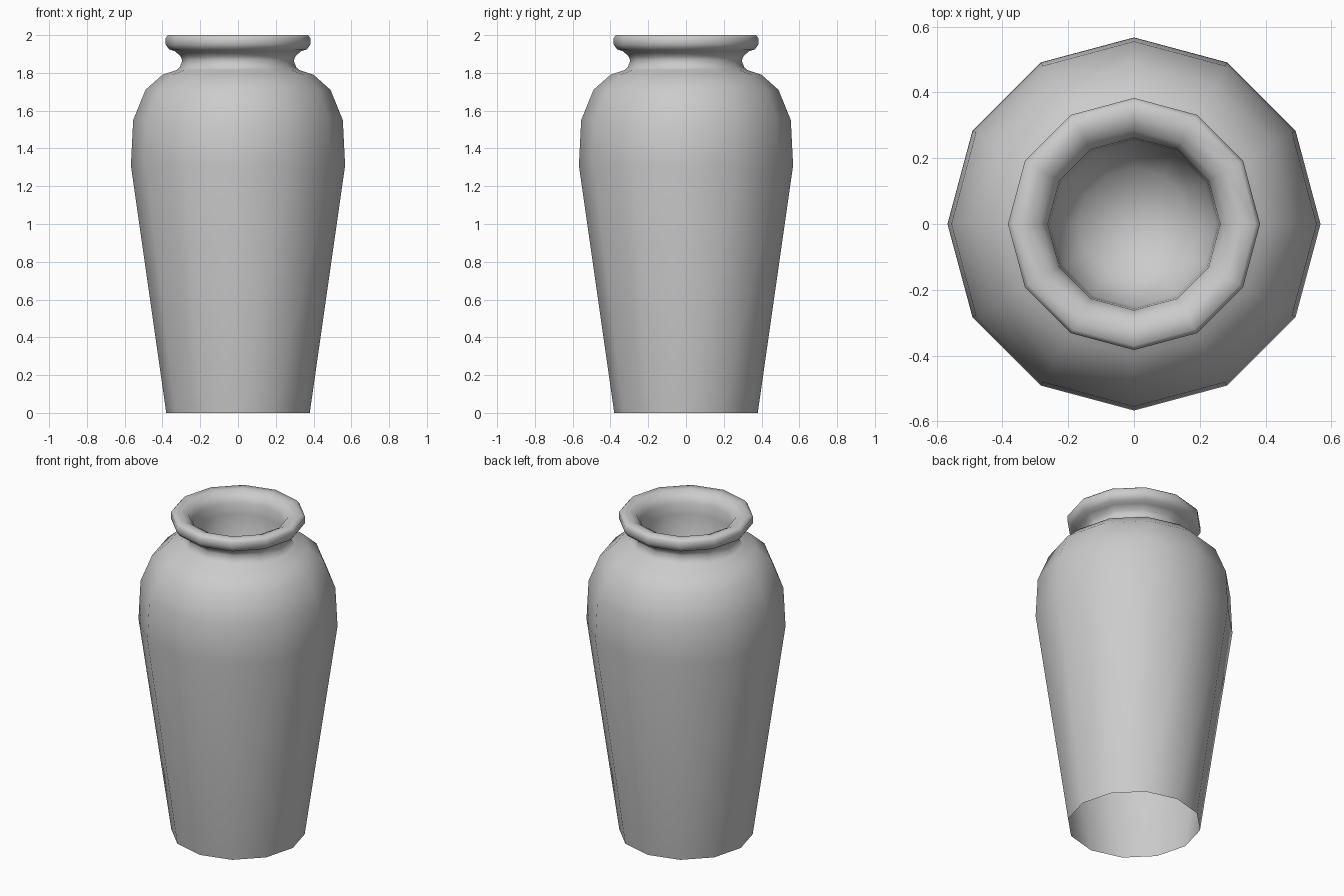
import bpy, bmesh
from math import radians, cos, sin, pi

if "Cube" in bpy.data.objects:
    bpy.data.objects.remove(bpy.data.objects["Cube"])

SIDES = 12

def lathe(name, profile):
    """Revolve (radius, z) points around z; a zero radius closes to a point."""
    bm = bmesh.new()
    rings = []
    for r, z in profile:
        n = SIDES if r > 0 else 1
        rings.append([bm.verts.new((r * cos(2 * pi * i / SIDES), r * sin(2 * pi * i / SIDES), z))
                      for i in range(n)])
    for a, b in zip(rings, rings[1:]):
        for i in range(SIDES):
            j = (i + 1) % SIDES
            if len(b) == 1:
                bm.faces.new((a[i], a[j], b[0]))
            else:
                bm.faces.new((a[i], a[j], b[j], b[i]))
    mesh = bpy.data.meshes.new(name)
    bm.to_mesh(mesh)
    bm.free()
    ob = bpy.data.objects.new(name, mesh)
    bpy.context.collection.objects.link(ob)
    for p in mesh.polygons:
        p.use_smooth = True
    return ob

# Outer wall, open underneath
body = [(0.38, 0), (0.567, 1.31), (0.555, 1.55), (0.49, 1.71), (0.40, 1.79), (0.325, 1.815)]
# Pinched neck and rolled rim
neck_rim = [(0.308, 1.83), (0.295, 1.865), (0.305, 1.89), (0.335, 1.915), (0.365, 1.925),
            (0.383, 1.95), (0.383, 1.985), (0.37, 2.0), (0.325, 2.0), (0.285, 1.98), (0.262, 1.94)]
# Closed cup inside the mouth
cup = [(0.258, 1.87), (0.25, 1.70), (0.17, 1.57), (0, 1.52)]

lathe("vase", body + neck_rim + cup)
